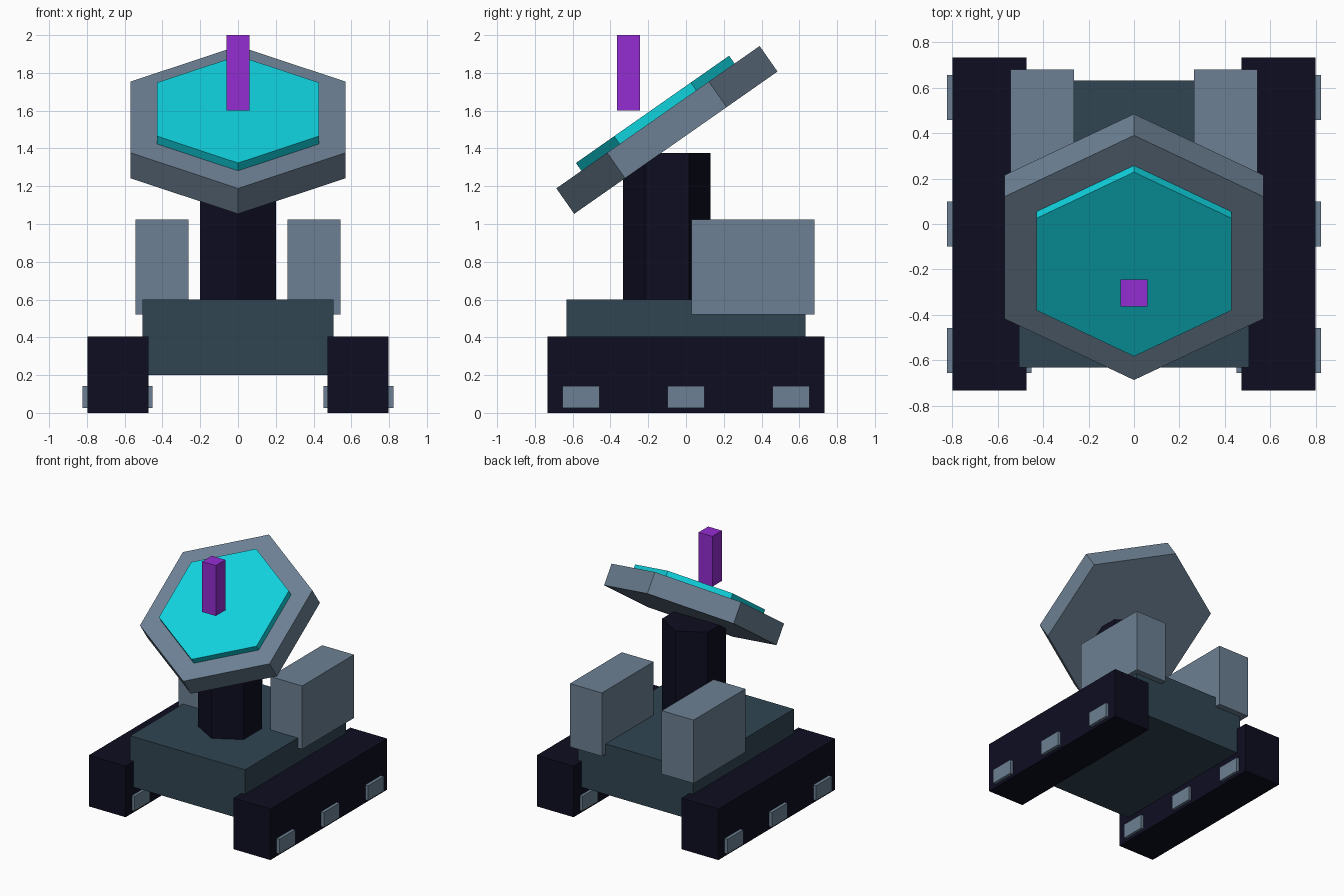
import bpy
import bmesh
import math
from mathutils import Matrix, Vector

if "Cube" in bpy.data.objects:
    bpy.data.objects.remove(bpy.data.objects["Cube"])


def material(name, r, g, b):
    """Flat colour from 0-255 screen values, stored as linear."""
    def lin(c):
        c /= 255
        return c / 12.92 if c <= 0.04045 else ((c + 0.055) / 1.055) ** 2.4
    m = bpy.data.materials.new(name)
    m.diffuse_color = (lin(r), lin(g), lin(b), 1)
    m.use_nodes = True
    m.node_tree.nodes["Principled BSDF"].inputs["Base Color"].default_value = m.diffuse_color
    return m


GREY = material("steel grey", 108, 128, 147)
SLATE = material("dark slate", 48, 69, 82)
NAVY = material("near black navy", 13, 13, 33)
CYAN = material("bright cyan", 16, 210, 222)
PURPLE = material("purple", 148, 45, 210)


def finish(name, bm, mat):
    mesh = bpy.data.meshes.new(name)
    bm.to_mesh(mesh)
    bm.free()
    mesh.materials.append(mat)
    ob = bpy.data.objects.new(name, mesh)
    bpy.context.collection.objects.link(ob)
    return ob


def box(name, lo, hi, mat):
    lo, hi = Vector(lo), Vector(hi)
    bm = bmesh.new()
    bmesh.ops.create_cube(bm, size=1, matrix=Matrix.Translation((lo + hi) / 2)
                          @ Matrix.Diagonal((hi - lo).to_4d()))
    return finish(name, bm, mat)


def hexagon(name, radius, z0, z1, mat, frame):
    """Six-sided prism with corners on local +-y, spanning local z0..z1."""
    bm = bmesh.new()
    ring = [bm.verts.new((radius * math.sin(i * math.pi / 3),
                          -radius * math.cos(i * math.pi / 3), z0)) for i in range(6)]
    base = bm.faces.new(ring)
    top = bmesh.ops.extrude_face_region(bm, geom=[base], use_keep_orig=True)["geom"]
    bmesh.ops.translate(bm, vec=(0, 0, z1 - z0),
                        verts=[v for v in top if isinstance(v, bmesh.types.BMVert)])
    bmesh.ops.recalc_face_normals(bm, faces=bm.faces)
    bm.transform(frame)
    return finish(name, bm, mat)


# Hull and mast
box("hull", (-0.505, -0.632, 0.2), (0.505, 0.632, 0.6), SLATE)
hexagon("mast", 0.232, 0.59, 1.375, NAVY, Matrix.Translation((0, -0.101, 0)))

# Tracks, wheels and equipment boxes on both sides
for side, s in (("left", -1), ("right", 1)):
    def pair(name, x0, x1, y0, y1, z0, z1, mat):
        a, b = sorted((s * x0, s * x1))
        box(f"{side}_{name}", (a, y0, z0), (b, y1, z1), mat)

    pair("track", 0.474, 0.798, -0.733, 0.733, 0, 0.405, NAVY)
    pair("equipment_box", 0.263, 0.543, 0.03, 0.68, 0.52, 1.023, GREY)
    for place, y in (("front", -0.556), ("middle", 0), ("rear", 0.556)):
        pair(f"{place}_wheel", 0.452, 0.823, y - 0.099, y + 0.099, 0.025, 0.142, GREY)

# Tilted dish with its reflector plate
tilt = Matrix.Translation((0, -0.101, 1.498)) @ Matrix.Rotation(math.radians(35), 4, "X")
hexagon("dish", 0.657, -0.0825, 0.0825, GREY, tilt)
hexagon("reflector", 0.495, 0.05, 0.133, CYAN, tilt)

# Receiver above the dish
box("receiver", (-0.06, -0.364, 1.6), (0.06, -0.244, 2.0), PURPLE)
